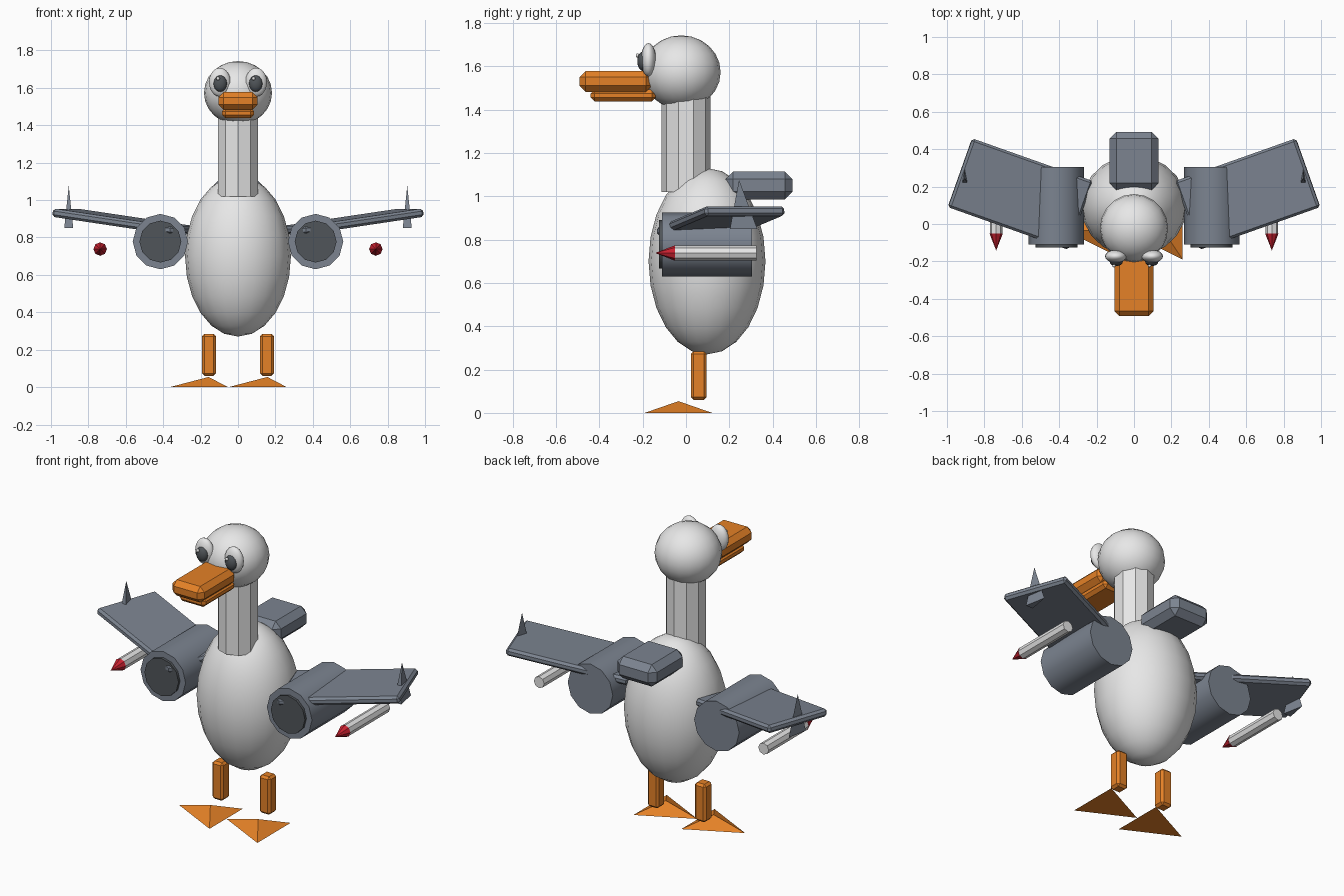
import bpy, math
from mathutils import Matrix

if "Cube" in bpy.data.objects:
    bpy.data.objects.remove(bpy.data.objects["Cube"])


def material(name, rgb):
    m = bpy.data.materials.new(name)
    m.diffuse_color = (*rgb, 1)
    m.use_nodes = True
    m.node_tree.nodes["Principled BSDF"].inputs["Base Color"].default_value = m.diffuse_color
    return m


WHITE = material("feather_white", (0.8, 0.8, 0.8))
ORANGE = material("beak_orange", (0.78, 0.22, 0.02))
GREY = material("metal_grey", (0.2, 0.23, 0.28))
DARK = material("dark_grey", (0.08, 0.09, 0.1))
RED = material("warhead_red", (0.6, 0.015, 0.03))


def finish(name, mat, smooth=None):
    ob = bpy.context.object
    ob.name = ob.data.name = name
    ob.data.materials.append(mat)
    if smooth:
        bpy.ops.object.shade_smooth_by_angle(angle=math.radians(smooth))
    return ob


def ball(name, mat, loc, radii, segs=20, rings=12, rot=(0, 0, 0)):
    bpy.ops.mesh.primitive_uv_sphere_add(segments=segs, ring_count=rings, radius=1,
                                         location=loc, rotation=rot)
    bpy.context.object.scale = radii
    return finish(name, mat, 60)


def box(name, mat, loc, size, bevel, rot=(0, 0, 0)):
    bpy.ops.mesh.primitive_cube_add(size=1, location=loc, rotation=rot)
    ob = finish(name, mat)
    ob.data.transform(Matrix.Diagonal((*size, 1)))
    mod = ob.modifiers.new("bevel", 'BEVEL')
    mod.width = bevel
    mod.segments = 1
    return ob


def tube_y(name, mat, x, z, y0, y1, r, sides, r_front=None, smooth=None):
    """Cylinder or cone along y; r_front is the radius at the front end y0."""
    bpy.ops.mesh.primitive_cone_add(vertices=sides, radius1=r,
                                    radius2=r if r_front is None else r_front,
                                    depth=y1 - y0, location=(x, (y0 + y1) / 2, z),
                                    rotation=(math.pi / 2, 0, 0))
    return finish(name, mat, smooth)


# body, neck and head
ball("body", WHITE, (0, 0.097, 0.70), (0.283, 0.27, 0.43))
bpy.ops.mesh.primitive_cylinder_add(vertices=10, radius=0.112, depth=0.44,
                                    location=(0, 0, 1.24))
finish("neck", WHITE)
ball("head", WHITE, (0, -0.022, 1.573), (0.182, 0.182, 0.17))

# beak
box("upper_beak", ORANGE, (0, -0.325, 1.53), (0.21, 0.335, 0.095), 0.028)
box("lower_beak", ORANGE, (0, -0.29, 1.465), (0.17, 0.30, 0.055), 0.018)

# tail block
box("tail", GREY, (0, 0.337, 1.05), (0.26, 0.31, 0.13), 0.036)

for side, s in (("left", -1), ("right", 1)):
    # eye with pupil and glint
    ball(side + "_eye", WHITE, (s * 0.097, -0.173, 1.63), (0.058, 0.035, 0.077), 16, 10)
    ball(side + "_pupil", DARK, (s * 0.095, -0.199, 1.623), (0.036, 0.026, 0.044), 16, 10)
    ball(side + "_glint", WHITE, (s * 0.095 - 0.012, -0.224, 1.65), (0.01, 0.008, 0.01), 8, 6)

    # leg
    box(side + "_leg", ORANGE, (s * 0.155, 0.059, 0.172), (0.073, 0.073, 0.225), 0.013)

    # three-cornered foot
    bpy.ops.mesh.primitive_cone_add(vertices=3, radius1=0.207, radius2=0, depth=0.054,
                                    location=(s * 0.157, -0.035, 0.027))
    foot = finish(side + "_foot", ORANGE)
    foot.data.transform(Matrix.Diagonal((1, 0.87, 1, 1)) @ Matrix.Rotation(math.pi / 2, 4, 'Z'))

    # jet engine with dark intake
    tube_y(side + "_engine", GREY, s * 0.415, 0.778, -0.11, 0.305, 0.148, 12, smooth=35)
    tube_y(side + "_intake", DARK, s * 0.415, 0.778, -0.125, -0.06, 0.112, 12, smooth=35)

    # swept wing passing through the engine
    box(side + "_wing", GREY, (s * 0.608, 0.16, 0.885), (0.69, 0.39, 0.045), 0.013,
        (0, -s * math.radians(8), s * math.radians(19.5)))

    # wing tip fin
    bpy.ops.mesh.primitive_cone_add(vertices=3, radius1=0.084, radius2=0, depth=0.226,
                                    location=(s * 0.905, 0.245, 0.963))
    fin = finish(side + "_fin", GREY)
    fin.scale.x = 0.33

    # missile under the wing
    tube_y(side + "_missile", WHITE, s * 0.737, 0.738, -0.05, 0.326, 0.034, 8)
    tube_y(side + "_warhead", RED, s * 0.737, 0.738, -0.142, -0.05, 0.036, 8, r_front=0)
